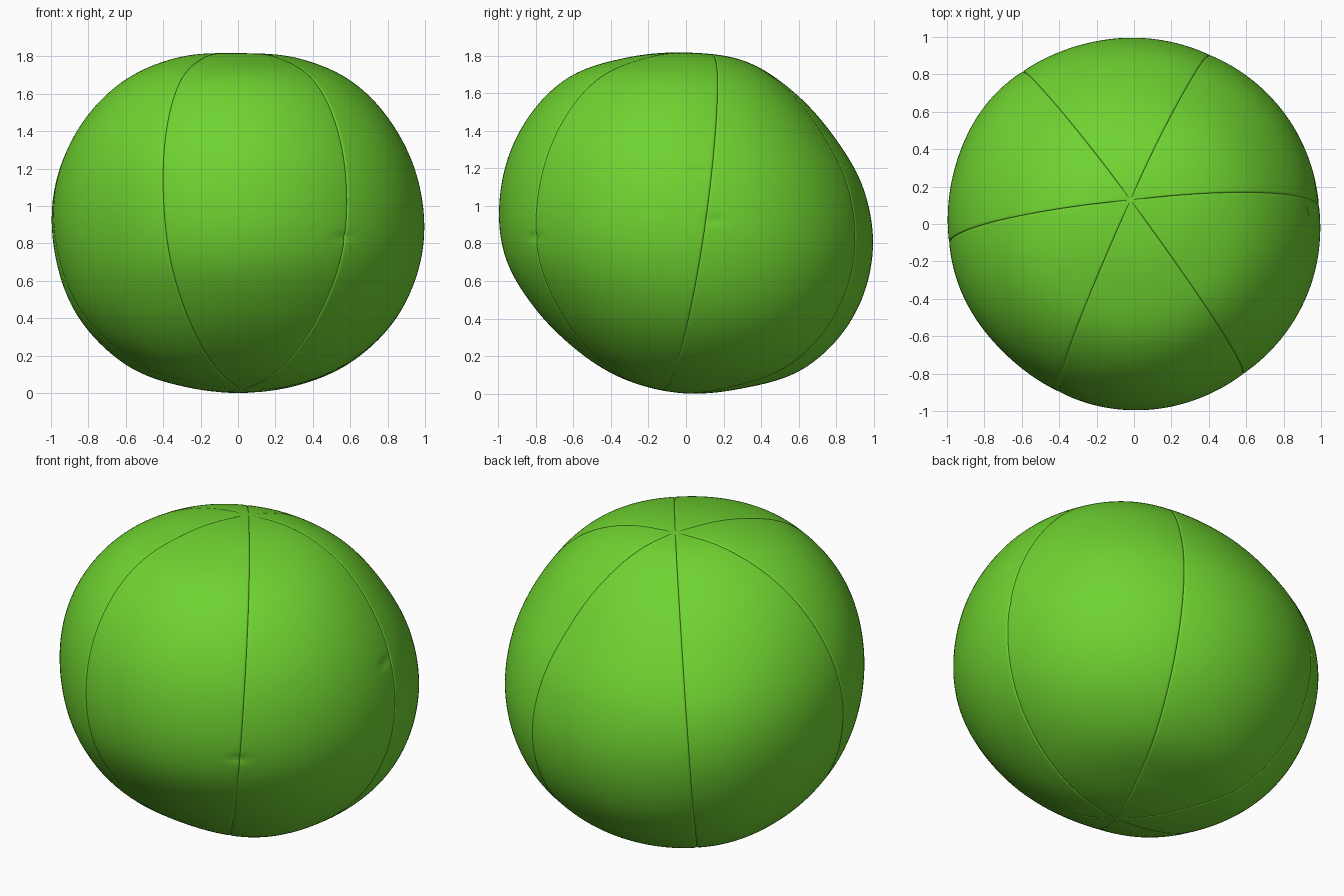
import bpy, bmesh, math
from mathutils import Vector

cube = bpy.data.objects.get("Cube")
if cube:
    bpy.data.objects.remove(cube, do_unlink=True)

PANELS, COLS, ROWS = 6, 44, 150
FIRST_SEAM = math.radians(6)

# Radii from bottom to top (every 20 degrees) toward each side
RIGHT = [.9, .915, .955, .99, 1.0, .99, .975, .96, .925, .9]
BACK = [.9, .925, .995, 1.02, 1.005, .96, .907, .893, .905, .9]
LEFT = [.9, .905, .955, .99, .995, 1.0, .99, .97, .935, .9]
FRONT = [.9, .877, .882, .922, .98, 1.0, 1.007, .992, .93, .9]


def direction(azimuth, elevation):
    a, e = math.radians(azimuth), math.radians(elevation)
    return Vector((math.cos(a) * math.cos(e), math.sin(a) * math.cos(e), math.sin(e)))


# Soft lumps of the filling: direction and height
LUMPS = [(direction(-45, -60), .03), (direction(135, -60), .025),
         (direction(-135, -55), .025), (direction(45, 55), .02),
         (direction(135, 0), .025), (direction(-135, 0), -.022)]

# Small pinches in the cloth beside the seams
PINCHES = [Vector((.56, -.80, -.08)), Vector((.97, .07, .27)), Vector((.98, .15, .01))]


def profile(side, opposite, t):
    """Smooth radius along one side, continued over the poles."""
    pts = [opposite[1]] + side + [opposite[-2]]
    i = min(int(t), len(side) - 2)
    f = t - i
    a, b, c, d = pts[i:i + 4]
    return b + .5 * f * (c - a + f * (2*a - 5*b + 4*c - d + f * (3*(b - c) + d - a)))


def radius(d):
    """Radius of the sagging bag in a direction."""
    t = (math.degrees(math.asin(max(-1, min(1, d.z)))) + 90) / 20
    az = math.atan2(d.y, d.x)
    r, b = profile(RIGHT, LEFT, t), profile(BACK, FRONT, t)
    l, f = profile(LEFT, RIGHT, t), profile(FRONT, BACK, t)
    lumps = sum(h * math.exp((d.dot(c) - 1) / .08) for c, h in LUMPS)
    return ((r + b + l + f) / 4 + (r - l) / 2 * math.cos(az) + lumps
            + (b - f) / 2 * math.sin(az) + (r + l - b - f) / 4 * math.cos(2 * az))


def pinch(p):
    depth = 0
    for c in PINCHES:
        out = Vector((c.x, c.y, 0)).normalized()
        side = (p - c).dot(Vector((-out.y, out.x, 0)))
        if p.dot(out) > 0:
            depth += .009 * math.exp(-(side / .06) ** 2 - ((p.z - c.z) / .018) ** 2)
    return depth


# Leaning axis through the points where the panels meet
axis = Vector((-.02, .13, .9)).normalized()
east = Vector((1, 0, 0))
east = (east - axis * east.dot(axis)).normalized()
north = axis.cross(east)


def point(panel, i, j):
    """Point on a panel, whose columns crowd toward the tucked seams."""
    theta = math.pi * i / ROWS
    u = .5 - .5 * math.cos(math.pi * j / COLS)
    phi = FIRST_SEAM + (panel + u) * math.tau / PANELS
    d = axis * math.cos(theta) + (east * math.cos(phi) + north * math.sin(phi)) * math.sin(theta)
    ring = math.sin(theta)
    puff = .007 * ring ** 2 * (math.sin(math.pi * u) - .6)
    gap = min(u, 1 - u) * math.tau / PANELS * ring
    tuck = .006 * math.exp(-gap / .0025) * min(1, ring * 8)
    p = d * (radius(d) + puff - tuck)
    return p - d * pinch(p)


grids = [[[point(n, i, j) for j in range(COLS + 1)] for i in range(ROWS + 1)]
         for n in range(PANELS)]

# Rest the bag on the ground
flat = [p for g in grids for row in g for p in row]
low = Vector([min(p[k] for p in flat) for k in range(3)])
high = Vector([max(p[k] for p in flat) for k in range(3)])
origin = Vector(((low.x + high.x) / 2, (low.y + high.y) / 2, low.z))

green = bpy.data.materials.new("leaf_green")
color = (.16, .65, .03, 1)
green.diffuse_color = color
green.use_nodes = True
bsdf = next(n for n in green.node_tree.nodes if n.type == 'BSDF_PRINCIPLED')
bsdf.inputs["Base Color"].default_value = color

# Six cloth panels that meet at the seams
for n, grid in enumerate(grids):
    bm = bmesh.new()
    v = [[bm.verts.new(p - origin) for p in row] for row in grid]
    for i in range(ROWS):
        for j in range(COLS):
            bm.faces.new((v[i][j], v[i + 1][j], v[i + 1][j + 1], v[i][j + 1]))
    bmesh.ops.remove_doubles(bm, verts=v[0] + v[-1], dist=1e-5)
    for f in bm.faces:
        f.smooth = True
    mesh = bpy.data.meshes.new(f"cloth_panel_{n + 1}")
    bm.to_mesh(mesh)
    bm.free()
    mesh.materials.append(green)
    bpy.context.collection.objects.link(bpy.data.objects.new(mesh.name, mesh))
